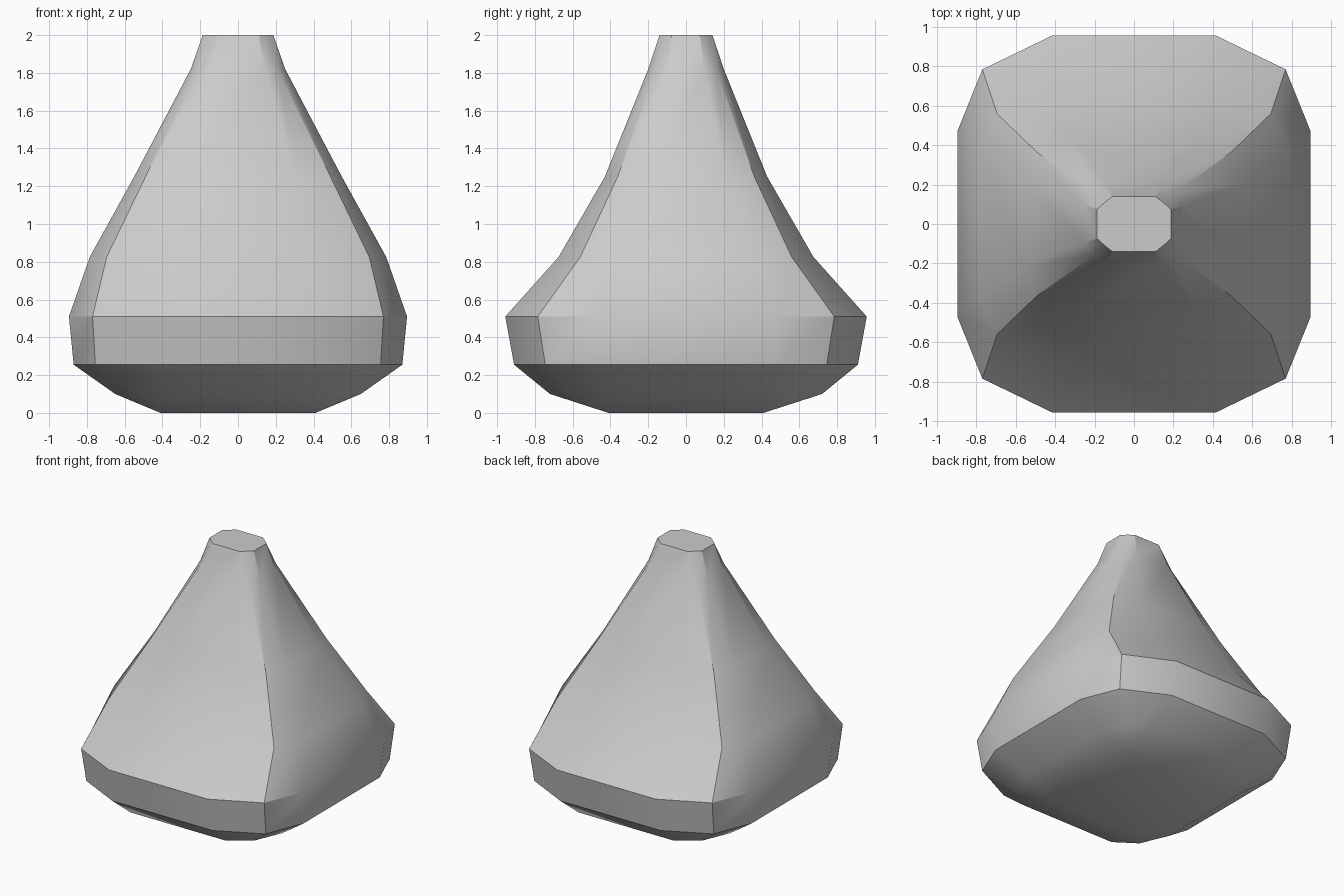
import bpy, bmesh, math

if "Cube" in bpy.data.objects:
    bpy.data.objects.remove(bpy.data.objects["Cube"])

# Each ring: z, half width x, half depth y, corner x, corner y, side-point x, side-point y
RINGS = [
    (0.10, 0.65, 0.72, 0.56, 0.61, 0.40, 0.40),
    (0.255, 0.87, 0.91, 0.755, 0.745, 0.42, 0.46),
    (0.51, 0.895, 0.957, 0.77, 0.785, 0.415, 0.475),
    (0.825, 0.785, 0.675, 0.695, 0.56, 0.38, 0.37),
    (1.25, 0.55, 0.43, 0.49, 0.362, 0.31, 0.21),
    (1.82, 0.25, 0.20, 0.208, 0.16, 0.14, 0.095),
    (2.00, 0.187, 0.14, 0.15, 0.108, 0.11, 0.075),
]


def ring_points(z, hx, hy, cx, cy, sx, sy):
    """Twelve points: three per corner, counter-clockwise from front right."""
    quarter = [(hx, sy), (cx, cy), (sx, hy)]
    pts = []
    for mx, my, flip in ((1, 1, 1), (-1, 1, -1), (-1, -1, 1), (1, -1, -1)):
        pts += [(x * mx, y * my, z) for x, y in quarter[::flip]]
    return pts


bm = bmesh.new()
rings = [[bm.verts.new(p) for p in ring_points(*r)] for r in RINGS]

# Walls
for low, high in zip(rings, rings[1:]):
    for i in range(12):
        j = (i + 1) % 12
        bm.faces.new((low[i], low[j], high[j], high[i]))

# Flat top
bm.faces.new(rings[-1])

# Shallow dished base: a centre square joined to the lowest ring
b = rings[0]
inner = [bm.verts.new((x, y, 0)) for x, y in
         ((0.41, 0.41), (-0.41, 0.41), (-0.41, -0.41), (0.41, -0.41))]
bm.faces.new(inner[::-1])
for k in range(4):
    c = 3 * k
    bm.faces.new((inner[k], b[c + 2], b[c + 1], b[c]))
    bm.faces.new((inner[k], inner[(k + 1) % 4], b[(c + 3) % 12], b[c + 2]))

bmesh.ops.recalc_face_normals(bm, faces=bm.faces)
mesh = bpy.data.meshes.new("tapered_body")
bm.to_mesh(mesh)
bm.free()
body = bpy.data.objects.new("tapered_body", mesh)
bpy.context.collection.objects.link(body)

# Smooth shading with sharp corners kept
bpy.context.view_layer.objects.active = body
body.select_set(True)
bpy.ops.object.shade_smooth_by_angle(angle=math.radians(30))
